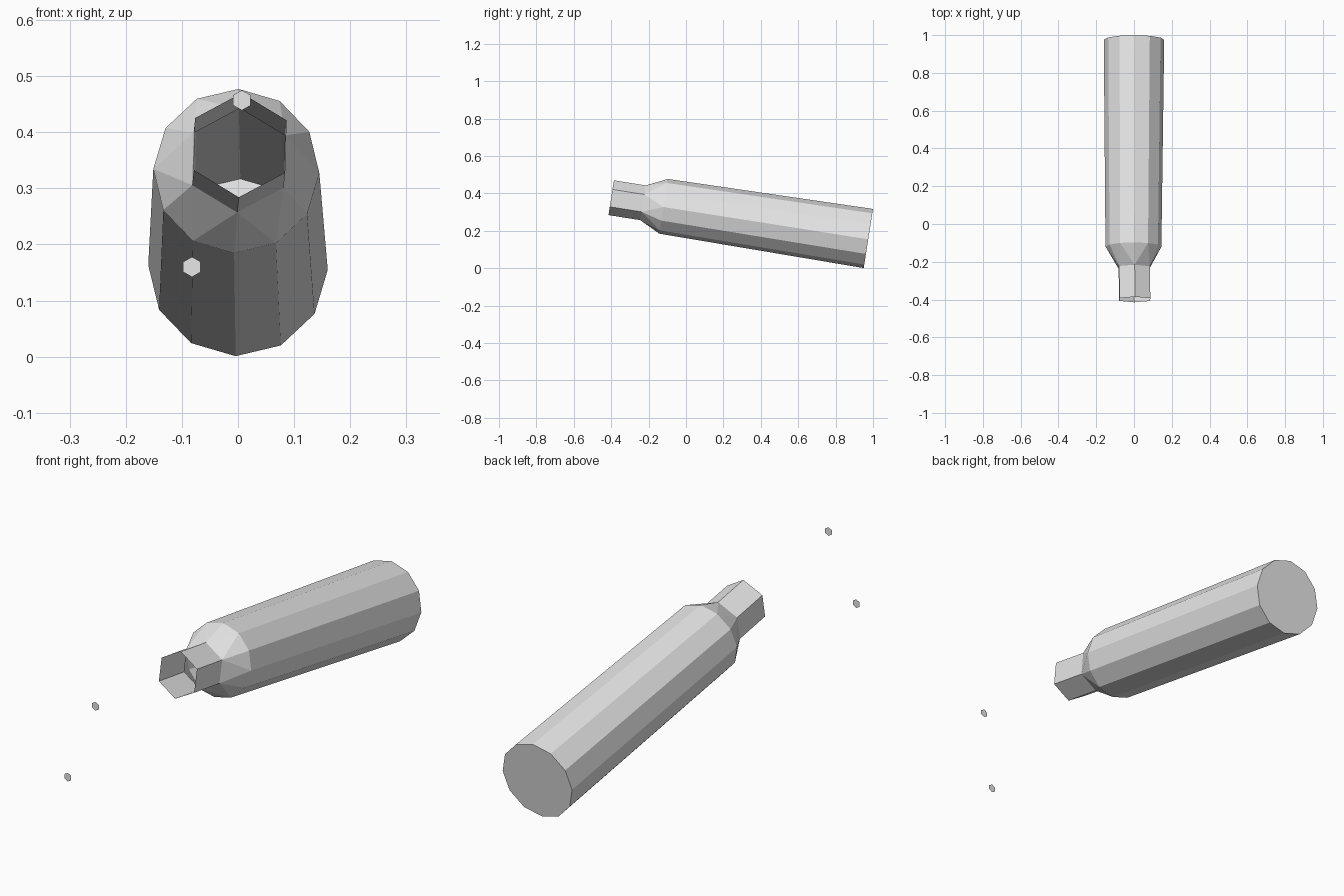
import bpy, bmesh
from math import sin, cos, radians, pi
from mathutils import Vector

if "Cube" in bpy.data.objects:
    bpy.data.objects.remove(bpy.data.objects["Cube"])

grey = bpy.data.materials.new("light grey metal")
grey.diffuse_color = (0.8, 0.8, 0.8, 1)
grey.use_nodes = True
grey.node_tree.nodes["Principled BSDF"].inputs["Base Color"].default_value = grey.diffuse_color

TILT = radians(8.9)   # the casing slopes down to the rear
ROLL = radians(1.5)
UP = Vector((0, sin(TILT), cos(TILT)))
SIDE = Vector((1, 0, 0))


def finish(bm, name):
    me = bpy.data.meshes.new(name)
    bm.to_mesh(me)
    bm.free()
    me.materials.append(grey)
    ob = bpy.data.objects.new(name, me)
    bpy.context.collection.objects.link(ob)
    return ob


def ring(bm, centre, radius, count, up=UP, roll=ROLL):
    # ring of points starting at the top, going towards +x
    c = Vector(centre)
    return [bm.verts.new(c + radius * (SIDE * sin(2 * pi * i / count + roll)
                                       + up * cos(2 * pi * i / count + roll)))
            for i in range(count)]


def bridge(bm, front, back):
    n = len(front)
    for i in range(n):
        j = (i + 1) % n
        bm.faces.new((front[i], back[i], back[j], front[j]))


# Casing: open six-sided neck, fanned shoulder, twelve-sided body, closed base
bm = bmesh.new()
mouth = ring(bm, (0.004, -0.40, 0.377), 0.094, 6)
neck = ring(bm, (0.001, -0.23, 0.350), 0.094, 6)
shoulder = ring(bm, (-0.003, -0.12, 0.331), 0.148, 12)
base = ring(bm, (0, 0.975, 0.159), 0.160, 12)
bridge(bm, mouth, neck)
for i in range(6):
    a, b = neck[i], neck[(i + 1) % 6]
    s = [shoulder[(2 * i + k) % 12] for k in range(3)]
    bm.faces.new((a, s[0], s[1]))
    bm.faces.new((a, s[1], b))
    bm.faces.new((b, s[1], s[2]))
bridge(bm, shoulder, base)
bm.faces.new(list(reversed(base)))
bmesh.ops.recalc_face_normals(bm, faces=bm.faces)
finish(bm, "casing")

# Two tiny loose hexagonal flakes ahead of the mouth
for name, centre in (("upper_flake", (0.007, -0.945, 0.457)),
                     ("lower_flake", (-0.082, -1.0, 0.160))):
    bm = bmesh.new()
    bm.faces.new(reversed(ring(bm, centre, 0.018, 6, Vector((0, 0, 1)), 0)))
    bmesh.ops.recalc_face_normals(bm, faces=bm.faces)
    finish(bm, name)
